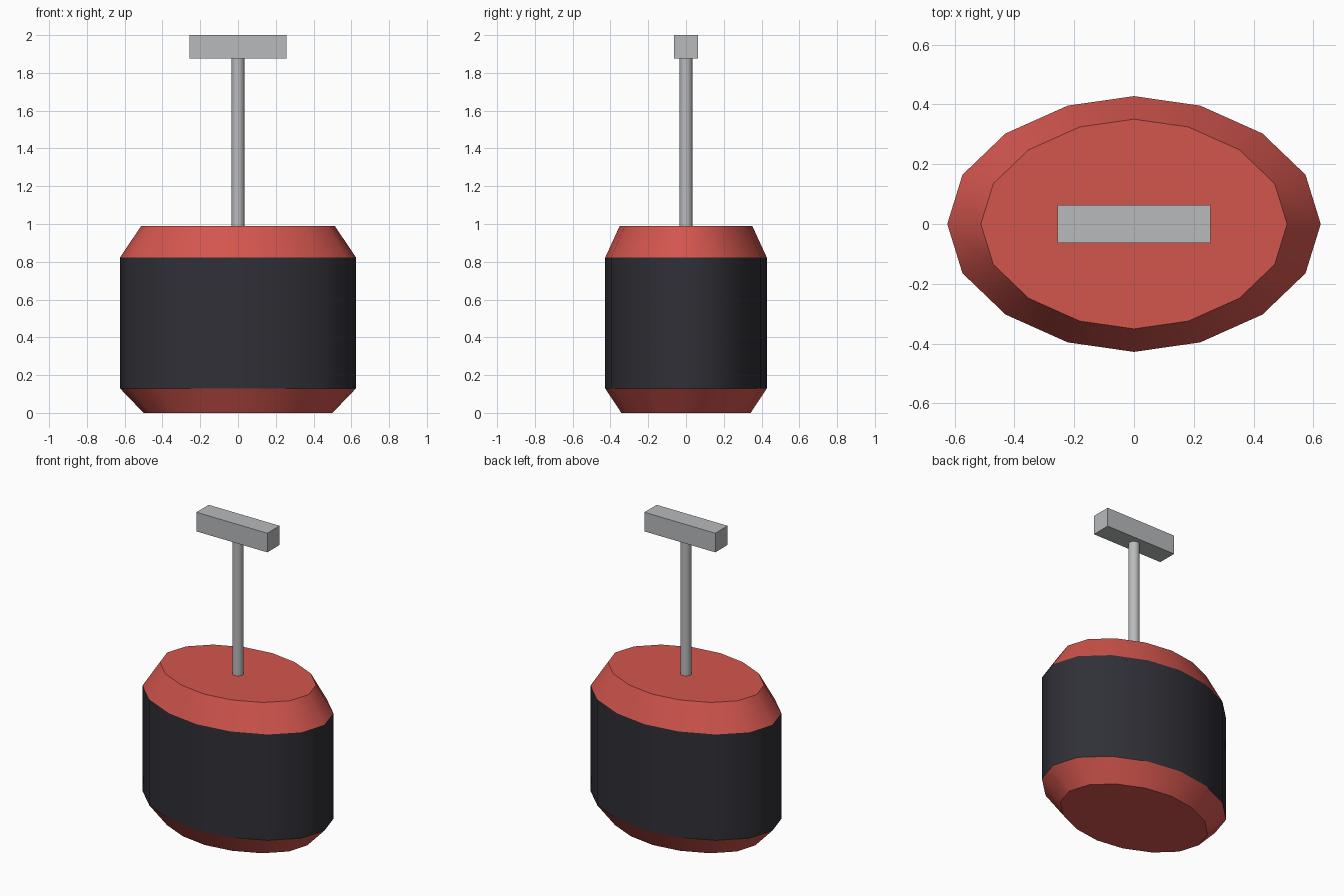
import bpy
import bmesh
from mathutils import Matrix

if "Cube" in bpy.data.objects:
    bpy.data.objects.remove(bpy.data.objects["Cube"])


def material(name, colour):
    mat = bpy.data.materials.new(name)
    mat.use_nodes = True
    mat.diffuse_color = (*colour, 1)
    mat.node_tree.nodes["Principled BSDF"].inputs["Base Color"].default_value = (*colour, 1)
    return mat


red = material("warm red", (0.65, 0.092, 0.075))
charcoal = material("charcoal", (0.029, 0.029, 0.038))
grey = material("metal grey", (0.48, 0.49, 0.50))


def finish(name, bm, mats):
    bmesh.ops.recalc_face_normals(bm, faces=bm.faces)
    mesh = bpy.data.meshes.new(name)
    bm.to_mesh(mesh)
    bm.free()
    for mat in mats:
        mesh.materials.append(mat)
    obj = bpy.data.objects.new(name, mesh)
    bpy.context.collection.objects.link(obj)
    return obj


# Sixteen-sided oval outline, mirrored from one quarter
quarter = [(0.625, 0), (0.574, 0.165), (0.43, 0.303), (0.222, 0.396), (0, 0.428)]
half = quarter + [(-x, y) for x, y in quarter[-2::-1]]
outline = half + [(x, -y) for x, y in half[-2:0:-1]]

# Body: stacked oval rings, with a dark band between red tapered ends
bm = bmesh.new()
levels = [(0, 0.80), (0.13, 1), (0.822, 1), (0.99, 0.82)]
rings = [[bm.verts.new((x * s, y * s, z)) for x, y in outline] for z, s in levels]
count = len(outline)
for level, (low, high) in enumerate(zip(rings, rings[1:])):
    for i in range(count):
        j = (i + 1) % count
        face = bm.faces.new((low[i], low[j], high[j], high[i]))
        face.smooth = True
        face.material_index = 1 if level == 1 else 0
bm.faces.new(rings[0])
bm.faces.new(rings[-1])
# Keep the horizontal rims crisp
for edge in bm.edges:
    edge.smooth = abs(edge.verts[0].co.z - edge.verts[1].co.z) > 0.01
finish("body", bm, [red, charcoal])

# Plunger rod
bm = bmesh.new()
bmesh.ops.create_cone(bm, cap_ends=True, segments=16, radius1=0.034, radius2=0.034,
                      depth=0.92, matrix=Matrix.Translation((0, 0, 1.42)))
for face in bm.faces:
    face.smooth = len(face.verts) == 4
for edge in bm.edges:
    edge.smooth = abs(edge.verts[0].co.z - edge.verts[1].co.z) > 0.01
finish("plunger_rod", bm, [grey])

# Crossbar handle
bm = bmesh.new()
bmesh.ops.create_cube(bm, size=1, matrix=Matrix.Translation((0, 0, 1.9375))
                      @ Matrix.Diagonal((0.513, 0.127, 0.125, 1)))
finish("handle", bm, [grey])
